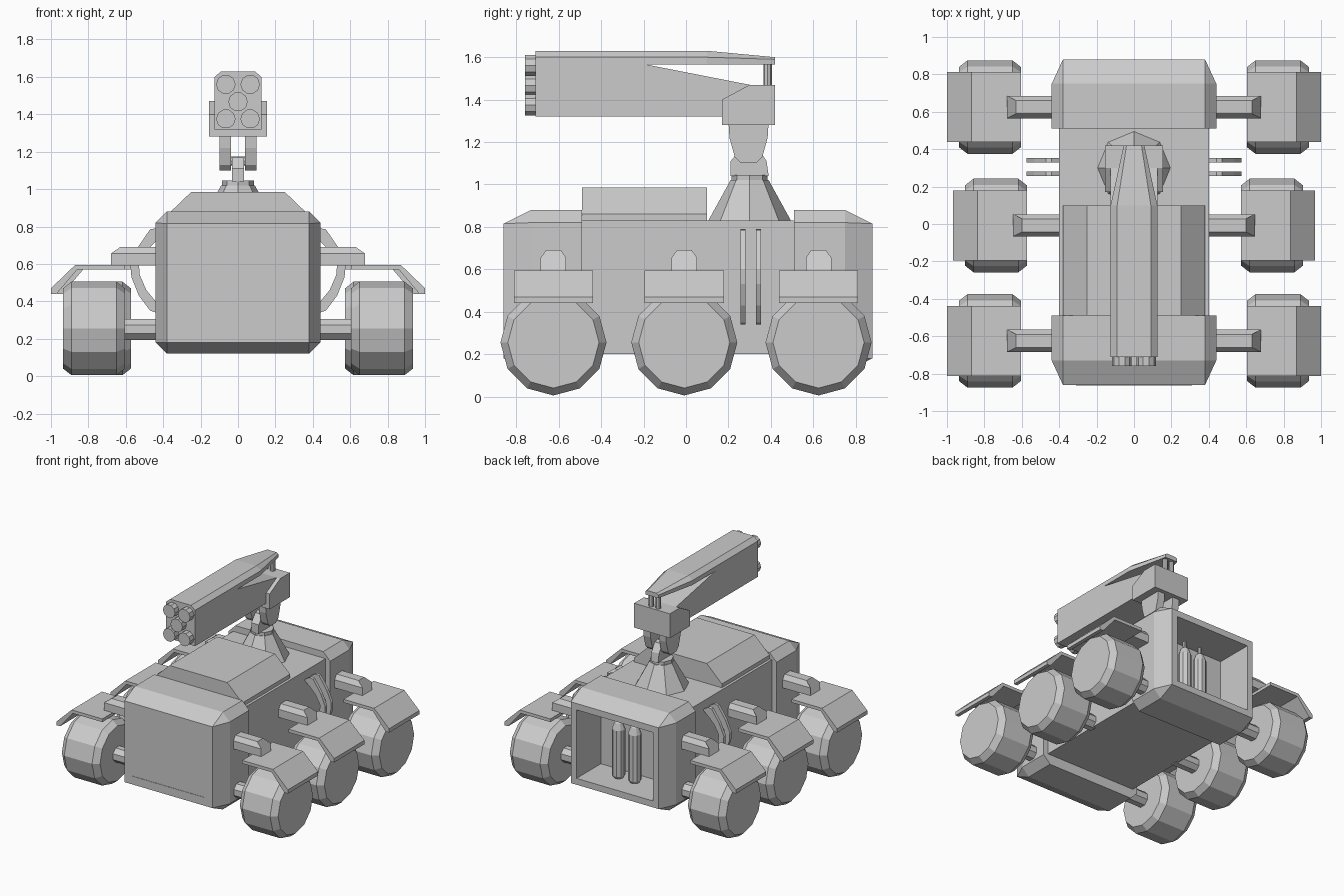
import bpy, bmesh, math
from mathutils import Vector

if "Cube" in bpy.data.objects:
    bpy.data.objects.remove(bpy.data.objects["Cube"], do_unlink=True)

grey = bpy.data.materials.new("plain_grey")
grey.use_nodes = True
GREY = (0.6, 0.6, 0.6, 1)
grey.diffuse_color = GREY
grey.node_tree.nodes["Principled BSDF"].inputs["Base Color"].default_value = GREY


def loft(name, rings):
    """Skin a list of equal-length point rings and cap both ends."""
    bm = bmesh.new()
    rows = [[bm.verts.new(p) for p in ring] for ring in rings]
    n = len(rows[0])
    for a, b in zip(rows, rows[1:]):
        for i in range(n):
            j = (i + 1) % n
            bm.faces.new((a[i], a[j], b[j], b[i]))
    bm.faces.new(rows[0])
    bm.faces.new(rows[-1])
    bmesh.ops.remove_doubles(bm, verts=bm.verts, dist=0.0005)
    bmesh.ops.recalc_face_normals(bm, faces=bm.faces)
    mesh = bpy.data.meshes.new(name)
    bm.to_mesh(mesh)
    bm.free()
    mesh.materials.append(grey)
    obj = bpy.data.objects.new(name, mesh)
    bpy.context.collection.objects.link(obj)
    return obj


def prism_x(name, profile, x0, x1):
    return loft(name, [[(x, y, z) for y, z in profile] for x in (x0, x1)])


def prism_y(name, profile, y0, y1):
    return loft(name, [[(x, y, z) for x, z in profile] for y in (y0, y1)])


def box(name, x0, x1, y0, y1, z0, z1):
    return prism_x(name, [(y0, z0), (y1, z0), (y1, z1), (y0, z1)], x0, x1)


def turned(name, center, axis, steps, sides, start=0.0):
    """Turned solid; steps are (distance along axis, radius)."""
    rings = []
    for d, r in steps:
        ring = []
        for i in range(sides):
            t = start + math.tau * i / sides
            u, v = r * math.cos(t), r * math.sin(t)
            off = {"x": (d, u, v), "y": (u, d, v), "z": (u, v, d)}[axis]
            ring.append(Vector(center) + Vector(off))
        rings.append(ring)
    return loft(name, rings)


def chamfered(y, x, z0, z1, c):
    """Rectangle with cut corners in the plane at y."""
    half = [(x - c, z1), (x, z1 - c), (x, z0 + c), (x - c, z0)]
    return [(a, y, b) for a, b in half] + [(-a, y, b) for a, b in reversed(half)]


# Hull: middle section, nose block, open rear block
box("middle_hull", -0.4, 0.4, -0.5, 0.52, 0.2, 0.83)
loft("front_hull", [
    chamfered(-0.49, 0.44, 0.12, 0.88, 0.06),
    chamfered(-0.73, 0.44, 0.12, 0.88, 0.06),
    chamfered(-0.86, 0.38, 0.18, 0.815, 0)])
loft("rear_hull", [
    chamfered(0.51, 0.44, 0.12, 0.88, 0.06),
    chamfered(0.75, 0.44, 0.12, 0.88, 0.06),
    chamfered(0.88, 0.38, 0.18, 0.815, 0),
    chamfered(0.88, 0.33, 0.23, 0.765, 0),
    chamfered(0.58, 0.33, 0.23, 0.765, 0)])
box("front_seam", -0.31, 0.31, -0.863, -0.85, 0.24, 0.246)

# Raised deck cover
prism_y("deck_cover", [(-0.38, 0.82), (-0.38, 0.86), (-0.25, 0.985),
                       (0.25, 0.985), (0.38, 0.86), (0.38, 0.82)], -0.49, 0.1)

# Canisters in the rear bay
for i, x in enumerate((0.1, -0.04)):
    turned(f"canister_{i}", (x, 0.69, 0.23), "z",
           [(0, 0.035), (0.02, 0.048), (0.38, 0.048), (0.43, 0.03),
            (0.44, 0.016), (0.49, 0.016)], 10)

# Turret pedestal and tilting joint
turned("turret_base", (0, 0.3, 0), "z", [(0.82, 0.2), (1.02, 0.09)], 8)
turned("turret_collar", (0, 0.3, 0), "z", [(1.02, 0.085), (1.045, 0.085)], 8)
prism_x("joint_post", [(0.21, 1.04), (0.39, 1.04), (0.38, 1.11), (0.34, 1.17),
                       (0.26, 1.17), (0.21, 1.11)], -0.032, 0.032)
turned("joint_pin", (0, 0.3, 1.15), "x", [(-0.09, 0.025), (0.09, 0.025)], 8)
for s, side in ((1, "left"), (-1, "right")):
    prism_x(f"yoke_arm_{side}",
            [(0.2, 1.3), (0.39, 1.3), (0.385, 1.22), (0.36, 1.13), (0.33, 1.1),
             (0.26, 1.1), (0.23, 1.13), (0.205, 1.22)], s * 0.038, s * 0.098)

# Launcher
prism_x("launcher_mount", [(0.17, 1.28), (0.42, 1.28), (0.42, 1.47),
                           (0.3, 1.47), (0.17, 1.4)], -0.155, 0.155)
prism_x("launcher_body", [(-0.71, 1.32), (0.3, 1.32), (0.3, 1.47),
                          (-0.19, 1.566), (-0.71, 1.566)], -0.125, 0.125)


def roof(y, wide, narrow, z0, z1, z2):
    return [(-wide, y, z0), (wide, y, z0), (wide, y, z1),
            (narrow, y, z2), (-narrow, y, z2), (-wide, y, z1)]


loft("launcher_roof", [roof(-0.71, 0.125, 0.09, 1.565, 1.6, 1.63),
                       roof(0.1, 0.125, 0.09, 1.565, 1.6, 1.63),
                       roof(0.42, 0.055, 0.04, 1.565, 1.59, 1.6)])
for x in (-0.03, 0.03):
    turned("roof_strut", (x, 0.385, 0), "z", [(1.46, 0.02), (1.57, 0.02)], 8)
for x, z in ((-0.065, 1.56), (0.065, 1.56), (0, 1.467),
             (-0.065, 1.375), (0.065, 1.375)):
    turned("launch_tube", (x, 0, z), "y", [(-0.76, 0.052), (-0.7, 0.052)], 10)

# Running gear, mirrored on both sides
hoop = [(0.39, 0.76), (0.44, 0.79), (0.47, 0.785), (0.535, 0.69), (0.575, 0.6),
        (0.57, 0.53), (0.53, 0.43), (0.47, 0.35), (0.44, 0.34), (0.39, 0.38),
        (0.44, 0.4), (0.49, 0.46), (0.525, 0.54), (0.53, 0.6), (0.49, 0.67),
        (0.44, 0.72)]
fender = [(0.605, 0.595), (0.87, 0.595), (1.0, 0.47), (1.0, 0.44),
          (0.97, 0.44), (0.86, 0.57), (0.605, 0.57)]
for s, side in ((1, "left"), (-1, "right")):
    for place, y, dx in (("front", -0.625, 0), ("middle", -0.008, -0.032),
                         ("rear", 0.625, 0)):
        tag = f"{place}_{side}"
        turned(f"wheel_{tag}", (s * (0.77 + dx), y, 0.255), "x",
               [(-0.165, 0.215), (-0.12, 0.25), (0.12, 0.25), (0.165, 0.215)], 12)
        turned(f"axle_{tag}", (0, y, 0.25), "x",
               [(s * 0.38, 0.06), (s * 0.62, 0.06)], 8, math.pi / 8)
        prism_y(f"fender_{tag}", [(s * (x + dx), z) for x, z in fender],
                y - 0.187, y + 0.187)
        house = [(-0.06, 0.592), (0.06, 0.592), (0.06, 0.655),
                 (0.035, 0.69), (-0.035, 0.69), (-0.06, 0.655)]
        # Bracket with a sloped tip
        loft(f"fender_bracket_{tag}", [
            [(s * 0.39, y + v, z) for v, z in house],
            [(s * (0.68 + dx - (0.05 if z > 0.67 else 0)), y + v, z)
             for v, z in house]])
    for y in (0.268, 0.342):
        prism_y(f"side_hoop_{side}", [(s * x, z) for x, z in hoop],
                y - 0.012, y + 0.012)
